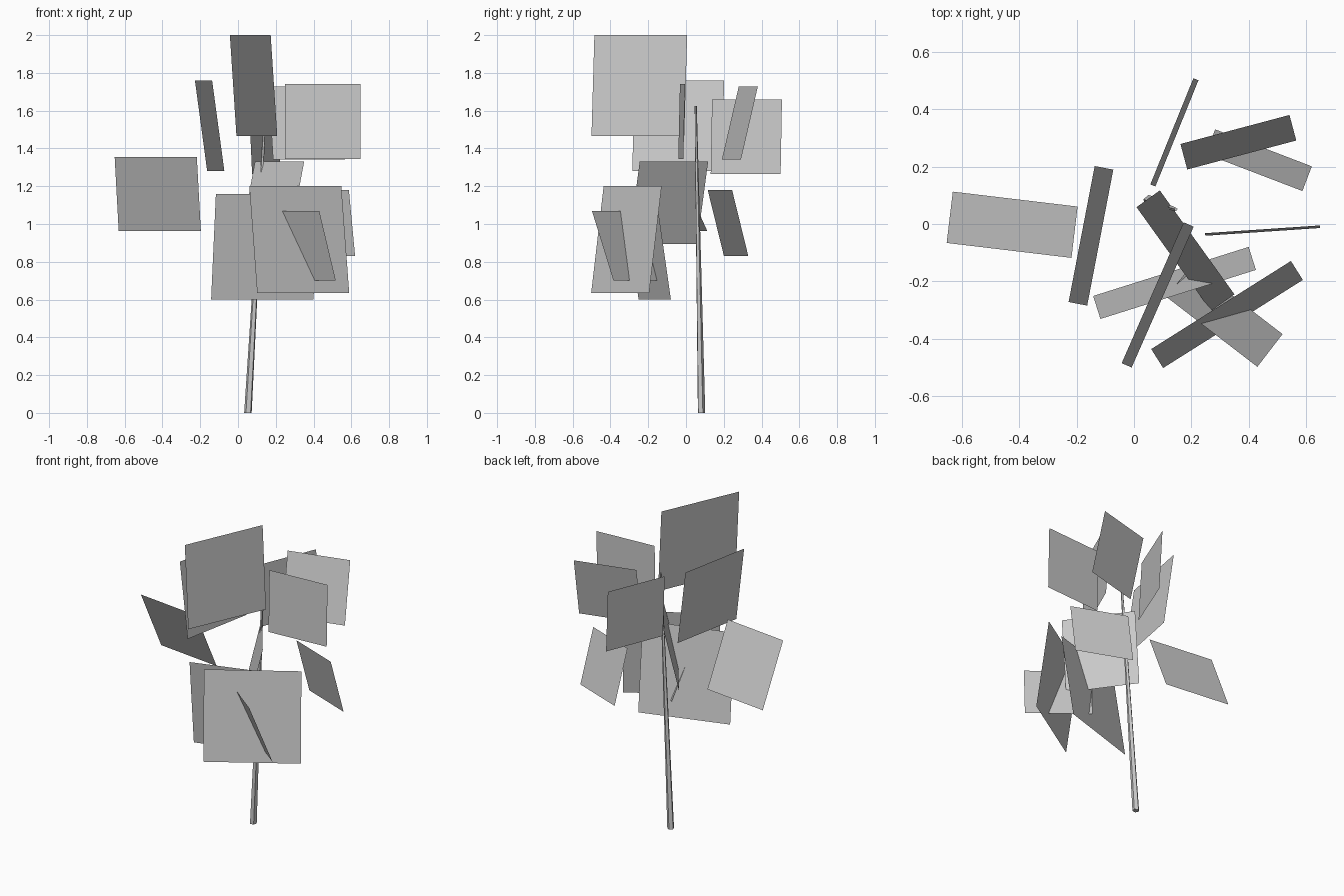
import bpy, math
from mathutils import Vector

if "Cube" in bpy.data.objects:
    bpy.data.objects.remove(bpy.data.objects["Cube"])


def make_object(name, verts, faces):
    mesh = bpy.data.meshes.new(name)
    mesh.from_pydata(verts, [], faces)
    mesh.update()
    obj = bpy.data.objects.new(name, mesh)
    bpy.context.collection.objects.link(obj)
    return obj


def trunk(base, tip, r_base, r_tip, sides=5):
    ring = [(math.cos(2 * math.pi * i / sides + 0.4), math.sin(2 * math.pi * i / sides + 0.4))
            for i in range(sides)]
    verts = [(p[0] + r * c, p[1] + r * s, p[2])
             for p, r in ((base, r_base), (tip, r_tip)) for c, s in ring]
    faces = [(i, (i + 1) % sides, sides + (i + 1) % sides, sides + i) for i in range(sides)]
    faces += [tuple(reversed(range(sides))), tuple(range(sides, 2 * sides))]
    return make_object("trunk", verts, faces)


def leaf_card(name, start, end, z_top, z_bottom, lean):
    """Flat square: level top edge start-end, lower edge pushed sideways by lean."""
    a, b = Vector((*start, z_top)), Vector((*end, z_top))
    edge = (b - a).normalized()
    drop = Vector((-edge.y * lean, edge.x * lean, z_bottom - z_top))
    return make_object(name, [a, b, b + drop, a + drop], [(0, 3, 2, 1)])


# Slanted, tapering stem
trunk((0.053, 0.081, 0), (0.146, 0.051, 1.625), 0.021, 0.006)

# Foliage cards: top edge start, top edge end, top z, bottom z, lean
cards = [
    ((-0.653, -0.066), (-0.218, -0.118), 1.355, 0.963, 0.18),
    ((-0.228, -0.272), (-0.137, 0.202), 1.76, 1.28, -0.066),
    ((0.057, 0.138), (0.207, 0.508), 1.66, 1.265, -0.019),
    ((0.162, 0.279), (0.542, 0.380), 1.727, 1.342, -0.092),
    ((0.25, 0.244), (0.587, 0.115), 1.18, 0.83, 0.092),
    ((0.248, -0.032), (0.648, -0.005), 1.742, 1.343, -0.009),
    ((0.09, 0.117), (0.35, -0.245), 1.33, 0.895, -0.10),
    ((-0.043, -0.485), (0.173, 0.006), 2.0, 1.467, -0.038),
    ((-0.117, -0.331), (0.425, -0.16), 1.16, 0.60, 0.084),
    ((0.06, -0.436), (0.547, -0.129), 1.20, 0.635, -0.078),
    ((0.114, -0.255), (0.43, -0.498), 1.07, 0.70, 0.144),
]
for i, card in enumerate(cards, 1):
    leaf_card(f"leaf_card_{i}", *card)
